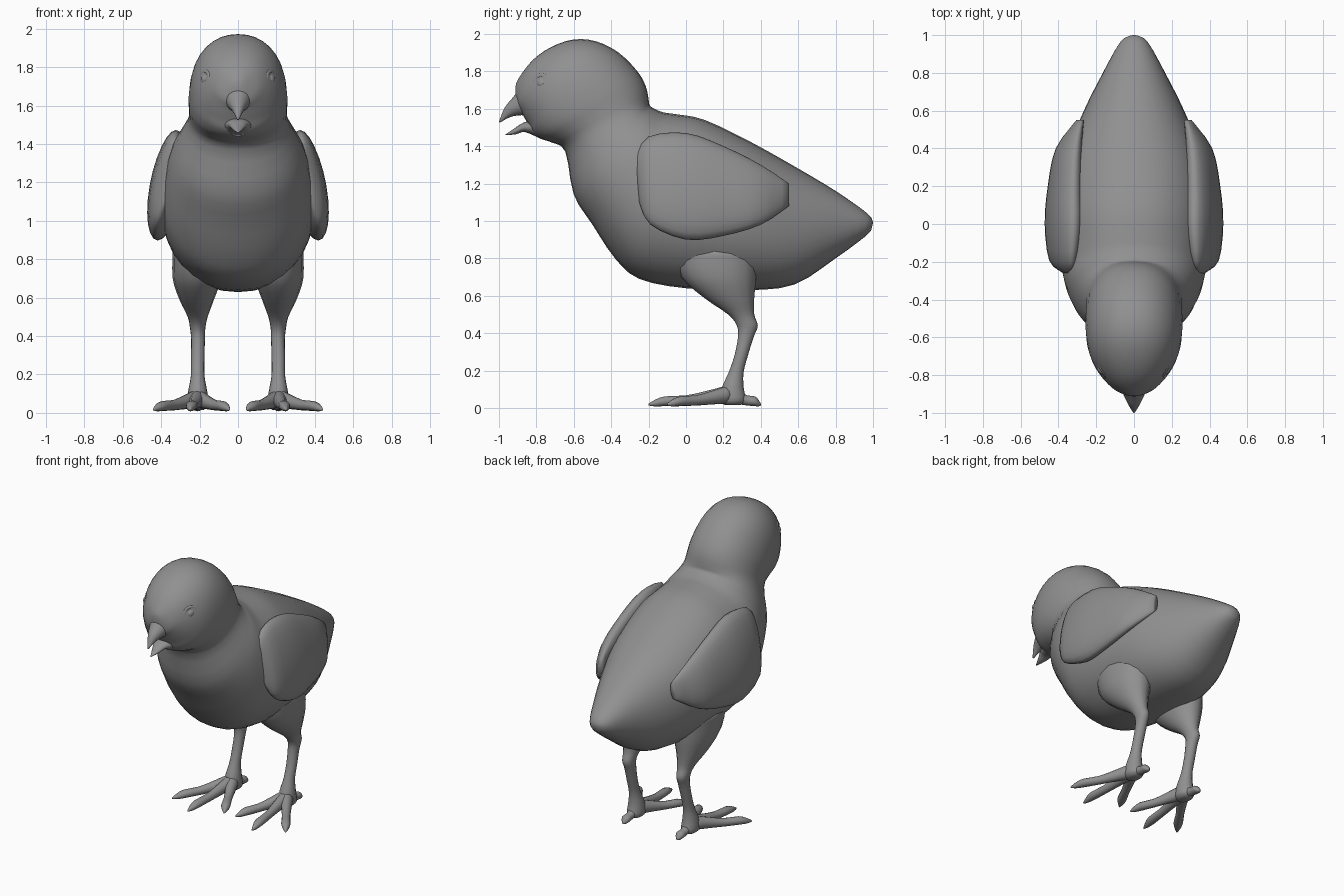
import bpy, bmesh, math
from mathutils import Vector

grey = bpy.data.materials.new("down grey")
grey.diffuse_color = (0.28, 0.28, 0.28, 1)


def smooth_rows(rows, steps):
    """Catmull-Rom interpolation of rows of numbers."""
    out = []
    for i in range(len(rows) - 1):
        a, b, c, d = (rows[max(0, min(len(rows) - 1, i + k))] for k in (-1, 0, 1, 2))
        for s in range(steps):
            t = s / steps
            out.append([0.5 * (2*q + (r-p)*t + (2*p-5*q+4*r-w)*t*t + (3*q-p-3*r+w)*t**3)
                        for p, q, r, w in zip(a, b, c, d)])
    return out + [list(rows[-1])]


def finish(bm, name, mirror):
    bmesh.ops.recalc_face_normals(bm, faces=bm.faces)
    mesh = bpy.data.meshes.new(name)
    bm.to_mesh(mesh)
    bm.free()
    mesh.materials.append(grey)
    obj = bpy.data.objects.new(name, mesh)
    bpy.context.collection.objects.link(obj)
    mesh.shade_smooth()
    if mirror:
        obj.modifiers.new("mirror", 'MIRROR')
    return obj


def loft(name, rings, segs=24, power=2.0, mirror=False):
    """Skin a list of (centre, u, v) super-ellipses and cap both ends."""
    bm = bmesh.new()
    loops = []
    for c, u, v in rings:
        loop = []
        for k in range(segs):
            a = 2 * math.pi * k / segs
            x, y = math.cos(a), math.sin(a)
            x, y = (math.copysign(abs(n) ** (2 / power), n) for n in (x, y))
            loop.append(bm.verts.new(c + u * x + v * y))
        loops.append(loop)
    for p, q in zip(loops, loops[1:]):
        for k in range(segs):
            n = (k + 1) % segs
            bm.faces.new((p[k], p[n], q[n], q[k]))
    bm.faces.new(loops[0][::-1])
    bm.faces.new(loops[-1])
    return finish(bm, name, mirror)


def chord_loft(name, rows, steps=3, **kw):
    """Rows: top y, z, bottom y, z, half width, top x, bottom x."""
    rings = []
    for ty, tz, by, bz, w, tx, bx in smooth_rows(rows, steps):
        t, b = Vector((tx, ty, tz)), Vector((bx, by, bz))
        rings.append(((t + b) / 2, Vector((w, 0, 0)), (t - b) / 2))
    return loft(name, rings, **kw)


def centred(rows):
    return [r + (0, 0) for r in rows]


# body, neck and head in one skin, from tail to face
chord_loft("body_and_head", centred([
    (1.00, 0.99, 0.99, 0.95, 0.02), (0.97, 1.04, 0.95, 0.91, 0.075),
    (0.80, 1.16, 0.80, 0.80, 0.165), (0.60, 1.28, 0.58, 0.66, 0.27),
    (0.35, 1.42, 0.33, 0.63, 0.365), (0.10, 1.54, 0.00, 0.64, 0.40),
    (-0.05, 1.57, -0.25, 0.69, 0.395), (-0.12, 1.58, -0.38, 0.80, 0.38),
    (-0.17, 1.60, -0.50, 0.98, 0.355), (-0.195, 1.62, -0.60, 1.14, 0.315),
    (-0.20, 1.65, -0.645, 1.37, 0.262), (-0.215, 1.72, -0.72, 1.42, 0.255),
    (-0.26, 1.80, -0.78, 1.44, 0.258), (-0.36, 1.90, -0.82, 1.47, 0.252),
    (-0.48, 1.96, -0.84, 1.51, 0.235), (-0.60, 1.97, -0.86, 1.545, 0.205),
    (-0.72, 1.93, -0.88, 1.58, 0.163), (-0.82, 1.86, -0.90, 1.61, 0.112),
    (-0.89, 1.77, -0.91, 1.66, 0.05), (-0.91, 1.73, -0.912, 1.69, 0.02)]),
    segs=32, power=2.15)

# folded wings, leaning outwards
chord_loft("wings", [
    (-0.27, 1.34, -0.25, 1.10, 0.015, 0.34, 0.38),
    (-0.20, 1.45, -0.19, 0.98, 0.06, 0.33, 0.42),
    (0.00, 1.47, 0.00, 0.90, 0.09, 0.32, 0.42),
    (0.20, 1.40, 0.20, 0.92, 0.08, 0.32, 0.41),
    (0.40, 1.30, 0.40, 0.98, 0.06, 0.31, 0.38),
    (0.55, 1.20, 0.55, 1.08, 0.02, 0.28, 0.29)], mirror=True)

# open beak
chord_loft("upper_beak", centred([
    (-0.87, 1.73, -0.80, 1.56, 0.085), (-0.93, 1.655, -0.88, 1.565, 0.055),
    (-0.97, 1.605, -0.94, 1.555, 0.03), (-1.00, 1.53, -0.995, 1.525, 0.005)]), segs=16)
chord_loft("lower_beak", centred([
    (-0.80, 1.55, -0.78, 1.44, 0.085), (-0.87, 1.525, -0.86, 1.475, 0.05),
    (-0.91, 1.50, -0.91, 1.463, 0.03), (-0.965, 1.463, -0.965, 1.458, 0.004)]), segs=16)

# thighs and shanks: x, y, z, half width, half depth
leg = [(0.22, 0.15, 0.85, 0.12, 0.23), (0.215, 0.175, 0.70, 0.125, 0.20),
       (0.215, 0.23, 0.59, 0.09, 0.135), (0.21, 0.295, 0.50, 0.052, 0.07),
       (0.21, 0.328, 0.44, 0.04, 0.056), (0.208, 0.32, 0.38, 0.036, 0.042),
       (0.21, 0.295, 0.28, 0.035, 0.036), (0.21, 0.268, 0.19, 0.036, 0.04),
       (0.21, 0.25, 0.11, 0.05, 0.058), (0.21, 0.25, 0.04, 0.055, 0.07),
       (0.21, 0.25, 0.015, 0.03, 0.04)]
loft("legs", [(Vector(r[:3]), Vector((r[3], 0, 0)), Vector((0, r[4], 0)))
              for r in smooth_rows(leg, 3)], segs=16, mirror=True)

# toes fan out from the ankle
root = Vector((0.21, 0.24, 0))
for name, tip in (("outer_toes", (0.44, -0.10, 0)), ("middle_toes", (0.25, -0.20, 0)),
                  ("inner_toes", (0.045, -0.09, 0)), ("back_toes", (0.21, 0.40, 0))):
    d = Vector(tip) - root
    side = d.normalized().cross(Vector((0, 0, 1)))
    toe = [(0, 0.075, 0.045, 0.05), (0.3, 0.055, 0.033, 0.036), (0.55, 0.04, 0.027, 0.027),
           (0.8, 0.036, 0.03, 0.026), (0.92, 0.026, 0.018, 0.018), (1, 0.018, 0.004, 0.005)]
    loft(name, [(root + d * t + Vector((0, 0, z)), side * w, Vector((0, 0, h)))
                for t, z, w, h in smooth_rows(toe, 2)], segs=12, mirror=True)

# eyeballs with a raised lid around each
out = Vector((0.85, -0.5, 0.1)).normalized()
turn = out.to_track_quat('Z', 'Y')
eye = Vector((0.158, -0.765, 1.735))
bm = bmesh.new()
bmesh.ops.create_uvsphere(bm, u_segments=16, v_segments=10, radius=0.035)
for v in bm.verts:
    v.co = eye + turn @ v.co
finish(bm, "eyes", True)
lid = []
for k in range(21):
    a = 2 * math.pi * k / 20
    r = turn @ Vector((math.cos(a), math.sin(a), 0))
    lid.append((eye + r * 0.042 + out * 0.012, r * 0.013, out * 0.013))
loft("eyelids", lid, segs=8, mirror=True)
